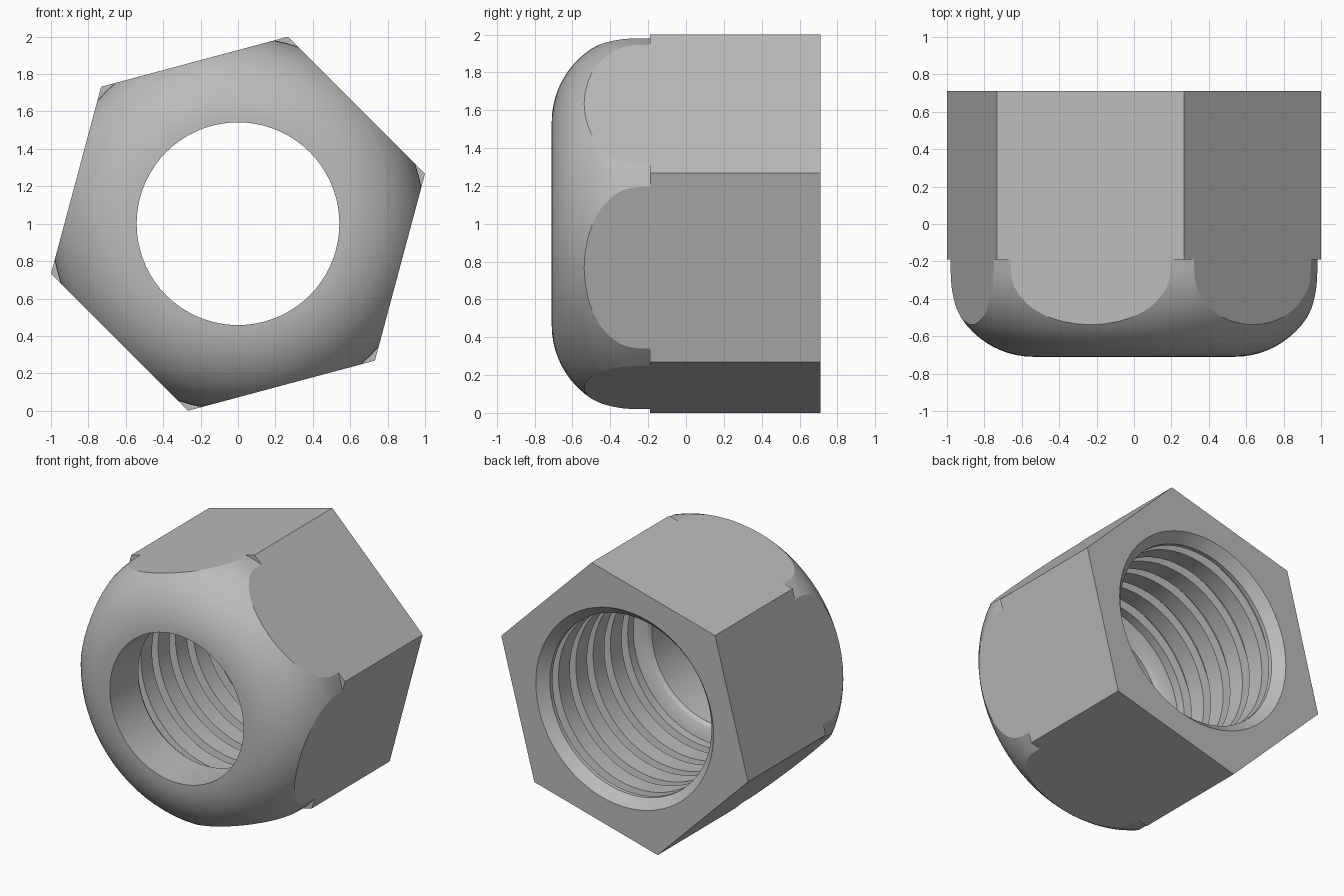
import bpy, bmesh
from math import pi, sin, cos, radians
from mathutils import Matrix, Vector

if "Cube" in bpy.data.objects:
    bpy.data.objects.remove(bpy.data.objects["Cube"])

CENTRE_Z = 1.0
BACK, FRONT, STEP = 0.71, -0.71, -0.19
SEGMENTS = 72

steel = bpy.data.materials.new("grey_steel")
steel.use_nodes = True
colour = (0.5, 0.5, 0.5, 1)
steel.diffuse_color = colour
steel.node_tree.nodes["Principled BSDF"].inputs["Base Color"].default_value = colour


def finish(name, bm):
    bmesh.ops.recalc_face_normals(bm, faces=bm.faces)
    mesh = bpy.data.meshes.new(name)
    bm.to_mesh(mesh)
    bm.free()
    mesh.materials.append(steel)
    obj = bpy.data.objects.new(name, mesh)
    bpy.context.collection.objects.link(obj)
    return obj


def lathe(name, profile):
    """Spin (radius, y) points around the y axis; both ends lie on the axis."""
    bm = bmesh.new()
    verts = [bm.verts.new((r, y, 0)) for r, y in profile]
    edges = [bm.edges.new(pair) for pair in zip(verts, verts[1:])]
    bmesh.ops.spin(bm, geom=verts + edges, cent=(0, 0, 0), axis=(0, 1, 0),
                   angle=2 * pi, steps=SEGMENTS, use_merge=True)
    bmesh.ops.remove_doubles(bm, verts=bm.verts, dist=1e-5)
    bmesh.ops.translate(bm, verts=bm.verts, vec=(0, 0, CENTRE_Z))
    obj = finish(name, bm)
    obj.hide_render = True
    obj.hide_set(True)
    return obj


# Hexagonal bar, turned so that no corner points straight up
radius = 1 / cos(radians(15))
bm = bmesh.new()
ring = [bm.verts.new((radius * cos(radians(15 + 60 * k)), FRONT - 0.05,
                      CENTRE_Z + radius * sin(radians(15 + 60 * k)))) for k in range(6)]
base = bm.faces.new(ring)
side = bmesh.ops.extrude_face_region(bm, geom=[base])["geom"]
bmesh.ops.translate(bm, verts=[v for v in side if isinstance(v, bmesh.types.BMVert)],
                    vec=(0, BACK - FRONT + 0.05, 0))
nut = finish("nut_body", bm)

# Rounded front envelope with a small step at the corners
round_r, arc_steps = 0.463, 16
arc_centre = 1.0 - round_r
envelope = [(0, FRONT)]
for i in range(arc_steps + 1):
    a = pi / 2 * i / arc_steps
    envelope.append((arc_centre + round_r * sin(a), FRONT + round_r * (1 - cos(a))))
envelope += [(1.0, STEP), (1.3, STEP), (1.3, BACK + 0.2), (0, BACK + 0.2)]
rounding = lathe("rounding_helper", envelope)

# Bore: narrow throat, shoulder, grooved thread, countersunk back
minor, major, pitch = 0.655, 0.715, 0.2
bore = [(0, FRONT - 0.2), (0.542, FRONT - 0.2), (0.542, -0.38),
        (0.56, -0.355), (0.6, -0.335), (minor, -0.325)]
for i in range(5):
    y = -0.26 + pitch * i
    bore += [(minor, y), (major, y + 0.01), (major, y + 0.06), (minor, y + 0.07)]
bore += [(minor, BACK - 0.07), (0.72, BACK), (0.72, BACK + 0.2), (0, BACK + 0.2)]
cutter = lathe("bore_helper", bore)

for helper, operation in ((rounding, 'INTERSECT'), (cutter, 'DIFFERENCE')):
    mod = nut.modifiers.new(operation.title(), 'BOOLEAN')
    mod.operation, mod.object, mod.solver = operation, helper, 'EXACT'

# Bake the cuts, drop the helpers and shade
bpy.context.view_layer.update()
baked = bpy.data.meshes.new_from_object(
    nut.evaluated_get(bpy.context.evaluated_depsgraph_get()))
nut.modifiers.clear()
nut.data = baked
for helper in (rounding, cutter):
    bpy.data.objects.remove(helper)
bpy.ops.object.select_all(action='DESELECT')
nut.select_set(True)
bpy.context.view_layer.objects.active = nut
bpy.ops.object.shade_smooth_by_angle(angle=radians(25))
